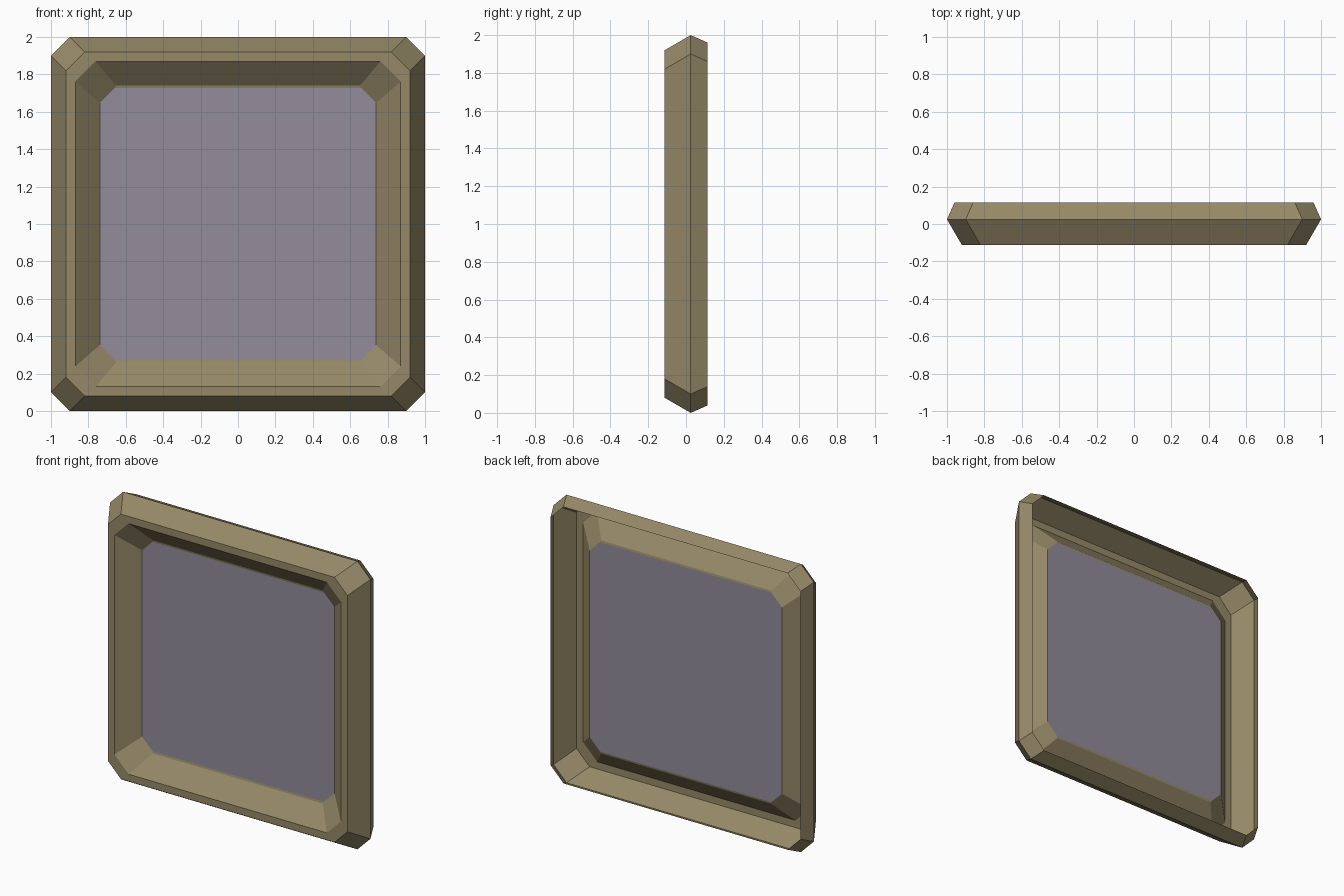
import bpy

if "Cube" in bpy.data.objects:
    bpy.data.objects.remove(bpy.data.objects["Cube"])


def material(name, colour):
    m = bpy.data.materials.new(name)
    m.diffuse_color = (*colour, 1.0)
    m.use_nodes = True
    m.node_tree.nodes["Principled BSDF"].inputs["Base Color"].default_value = m.diffuse_color
    return m


def octagon(hx, hz, c, y):
    # chamfered rectangle, counter-clockwise seen from the front
    quarter = [(hx, hz - c), (hx - c, hz)]
    pts = quarter + [(-x, z) for x, z in reversed(quarter)]
    pts += [(-x, -z) for x, z in pts]
    return [(x, y, z + 1.0) for x, z in pts]


def build(name, verts, faces, mat):
    me = bpy.data.meshes.new(name)
    me.from_pydata(verts, [], faces)
    me.materials.append(mat)
    ob = bpy.data.objects.new(name, me)
    bpy.context.collection.objects.link(ob)
    return ob


wood = material("tan_frame", (0.305, 0.25, 0.138))
pane = material("grey_violet_pane", (0.287, 0.262, 0.328))

# frame shell: open back rim, outer ridge, front band, inner slope, thin lip
loops = [
    (0.96, 0.96, 0.10, 0.115),
    (1.00, 1.00, 0.10, 0.025),
    (0.92, 0.92, 0.10, -0.113),
    (0.87, 0.87, 0.108, -0.113),
    (0.742, 0.74, 0.09, 0.0),
    (0.738, 0.727, 0.08, 0.003),
]
verts = [p for l in loops for p in octagon(*l)]
faces = []
for r in range(len(loops) - 1):
    for i in range(8):
        j = (i + 1) % 8
        a, b = r * 8, (r + 1) * 8
        faces.append((a + i, a + j, b + j, b + i))
build("window_frame", verts, faces, wood)

# flat pane closing the opening
build("window_pane", octagon(*loops[-1]), [tuple(range(8))], pane)
